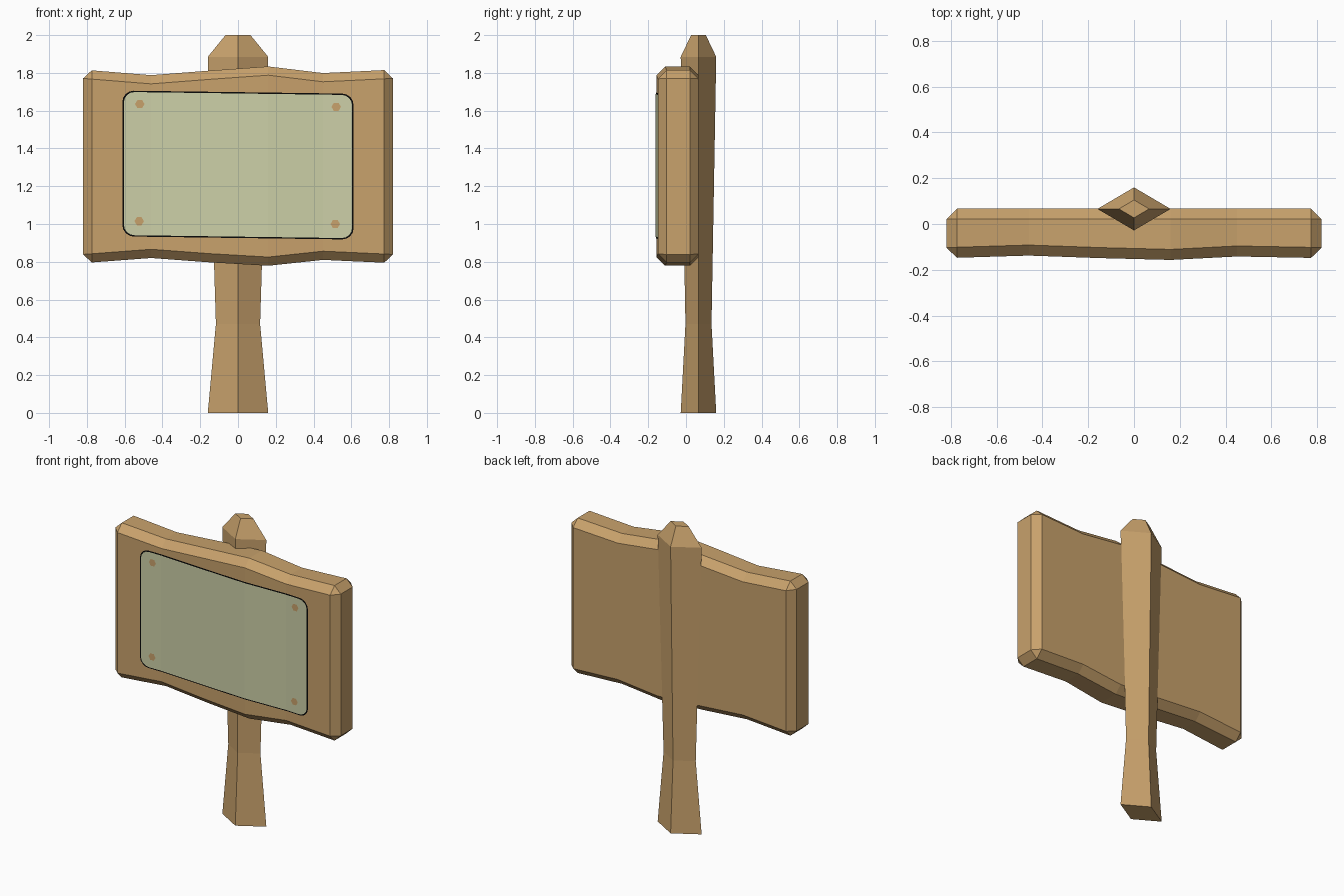
import bpy, bmesh, math

if "Cube" in bpy.data.objects:
    bpy.data.objects.remove(bpy.data.objects["Cube"])

def material(name, rgb):
    m = bpy.data.materials.new(name)
    m.diffuse_color = (*rgb, 1)
    m.use_nodes = True
    m.node_tree.nodes["Principled BSDF"].inputs["Base Color"].default_value = m.diffuse_color
    return m

WOOD = material("wood", (0.58, 0.36, 0.15))
PAPER = material("pale_green", (0.61, 0.63, 0.39))
BLACK = material("black", (0.002, 0.002, 0.002))

def finish(name, bm, mat, recalc=True):
    if recalc:
        bmesh.ops.recalc_face_normals(bm, faces=bm.faces)
    me = bpy.data.meshes.new(name)
    bm.to_mesh(me)
    bm.free()
    me.materials.append(mat)
    ob = bpy.data.objects.new(name, me)
    bpy.context.collection.objects.link(ob)
    return ob

def loft(rings):
    """Closed solid through a row of equal-sized point rings."""
    bm = bmesh.new()
    loops = [[bm.verts.new(p) for p in r] for r in rings]
    n = len(loops[0])
    for a, b in zip(loops, loops[1:]):
        for i in range(n):
            j = (i + 1) % n
            bm.faces.new((a[i], a[j], b[j], b[i]))
    bm.faces.new(loops[0])
    bm.faces.new(loops[-1])
    return bm

# Post: diamond cross-section, waisted, with a tapered top
POST_Y = 0.066
rings = []
for z, hx, hy in [(0, 0.16, 0.094), (0.47, 0.117, 0.069),
                  (1.885, 0.16, 0.094), (2.0, 0.066, 0.039)]:
    rings.append([(hx, POST_Y, z), (0, POST_Y + hy, z),
                  (-hx, POST_Y, z), (0, POST_Y - hy, z)])
finish("post", loft(rings), WOOD)

# Board: wavy plank (x, front y, bottom z, top z) with chamfered edges
STATIONS = [(-0.82, -0.149, 0.793, 1.817), (-0.46, -0.138, 0.82, 1.788),
            (-0.15, -0.149, 0.797, 1.812), (0.16, -0.157, 0.779, 1.834),
            (0.45, -0.142, 0.81, 1.799), (0.82, -0.149, 0.793, 1.817)]
BACK = 0.067
board = finish("board", loft([[(x, y, lo), (x, y, hi), (x, BACK, hi), (x, BACK, lo)]
                              for x, y, lo, hi in STATIONS]), WOOD)
bev = board.modifiers.new("chamfer", 'BEVEL')
bev.width = 0.046
bev.segments = 1
bev.limit_method = 'ANGLE'
bev.angle_limit = math.radians(45)

def front_y(x):
    for a, b in zip(STATIONS, STATIONS[1:]):
        if x <= b[0]:
            return a[1] + (b[1] - a[1]) * (x - a[0]) / (b[0] - a[0])
    return STATIONS[-1][1]

def sheet(name, outline, lift, mat):
    """Thin layer that follows the front of the board."""
    bm = bmesh.new()
    bm.faces.new([bm.verts.new((x, 0, z)) for x, z in outline])
    for s in STATIONS[1:-1]:
        bmesh.ops.bisect_plane(bm, geom=bm.verts[:] + bm.edges[:] + bm.faces[:],
                               plane_co=(s[0], 0, 0), plane_no=(1, 0, 0))
    for v in bm.verts:
        v.co.y = front_y(v.co.x) - lift
    return finish(name, bm, mat, recalc=False)

def rounded(hx, hz, r):
    pts = []
    for k, (sx, sz) in enumerate([(1, 1), (-1, 1), (-1, -1), (1, -1)]):
        for i in range(5):
            a = math.radians(90 * k + 22.5 * i)
            x = sx * (hx - r) + r * math.cos(a)
            z = sz * (hz - r) + r * math.sin(a)
            pts.append((x, 1.312 + z - 0.0135 * x))
    return pts

# Notice with its dark outline
sheet("notice_outline", rounded(0.612, 0.386, 0.06), 0.002, BLACK)
sheet("notice", rounded(0.604, 0.379, 0.055), 0.004, PAPER)

# Pegs at the four corners of the notice
for i, (cx, cz) in enumerate([(-0.52, 1.635), (0.52, 1.62), (-0.523, 1.015), (0.515, 1.0)]):
    sheet("peg_%d" % (i + 1),
          [(cx + 0.025 * math.cos(math.tau * k / 6), cz + 0.025 * math.sin(math.tau * k / 6))
           for k in range(6)], 0.007, WOOD)
